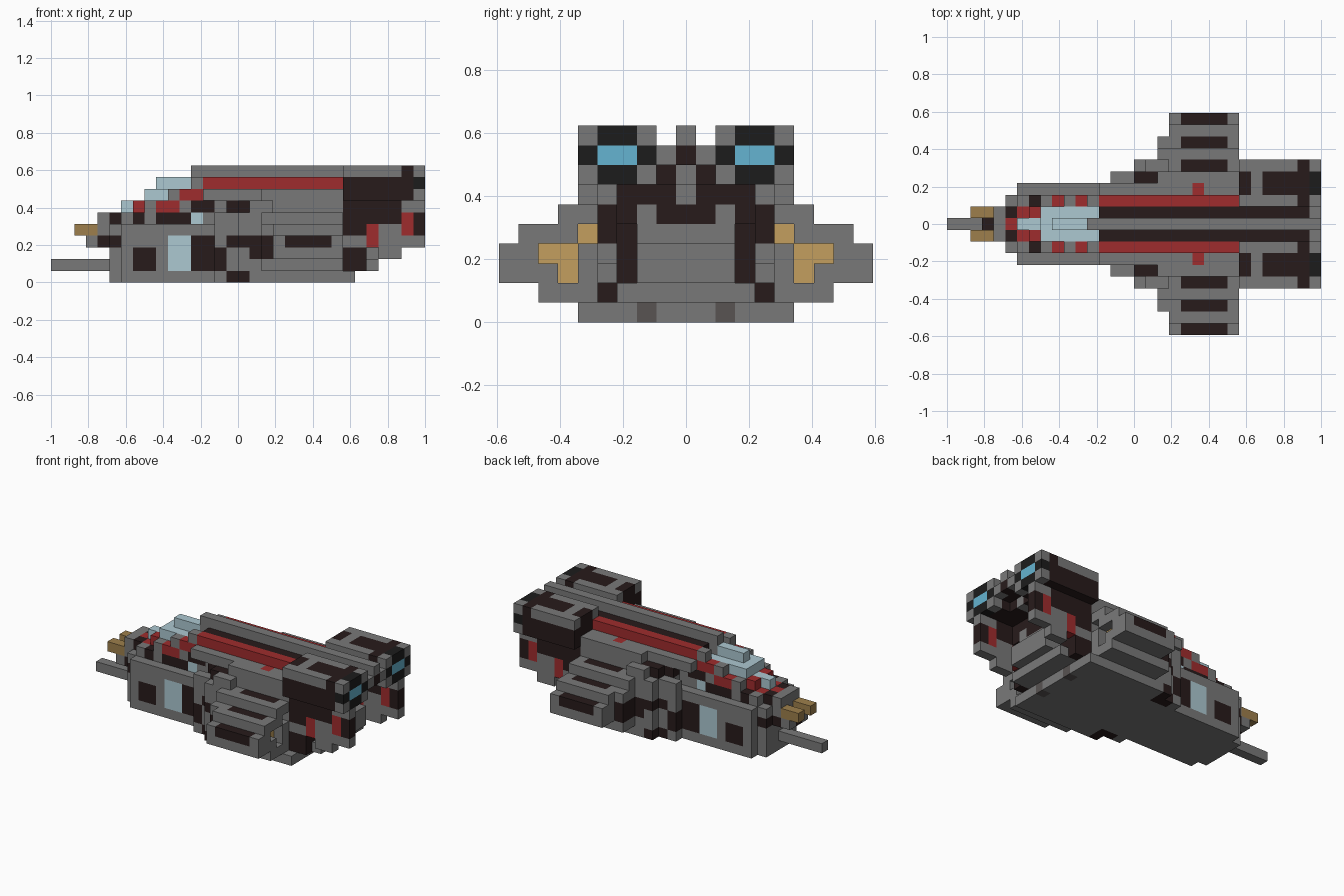
import bpy
import bmesh
from mathutils import Vector

cube = bpy.data.objects.get("Cube")
if cube:
    bpy.data.objects.remove(cube, do_unlink=True)

UNIT = 1 / 16          # edge of one block
cells = {}             # block position -> (part name, colour name)


def material(name, red, green, blue):
    linear = [((c / 255 + 0.055) / 1.055) ** 2.4 for c in (red, green, blue)] + [1]
    mat = bpy.data.materials.new(name)
    mat.use_nodes = True
    mat.diffuse_color = linear
    shader = next(n for n in mat.node_tree.nodes if n.type == 'BSDF_PRINCIPLED')
    shader.inputs["Base Color"].default_value = linear
    shader.inputs["Roughness"].default_value = 0.9
    return mat


colours = {
    "gray": material("hull gray", 121, 121, 121),
    "dark": material("dark brown", 39, 27, 27),
    "red": material("stripe red", 159, 44, 45),
    "gold": material("lamp gold", 195, 159, 94),
    "bronze": material("bronze", 157, 127, 76),
    "glass": material("pale glass", 172, 200, 209),
    "glow": material("engine blue", 101, 180, 209),
    "black": material("black", 28, 28, 28),
    "dim": material("dim gray", 88, 83, 82),
}


def fill(part, colour, x, y, z):
    """Fill blocks mirrored across the centre line; x and z are half-open, y is inclusive."""
    for i in range(*x):
        for j in range(y[0], y[1] + 1):
            for k in range(*z):
                cells[i, j, k] = cells[i, -j, k] = (part, colour)


def paint(colour, x, y, z):
    """Recolour blocks that exist already, keeping their part."""
    for i in range(*x):
        for j in range(y[0], y[1] + 1):
            for k in range(*z):
                for key in ((i, j, k), (i, -j, k)):
                    if key in cells:
                        cells[key] = (cells[key][0], colour)


def recess(colour, x, y, z):
    """Hollow out blocks from the rear and colour the floor of the pocket."""
    paint(colour, (x[0] - 1, x[0]), y, z)
    for i in range(*x):
        for j in range(y[0], y[1] + 1):
            for k in range(*z):
                for side in (j, -j):
                    cells.pop((i, side, k), None)


# Floor plate, widening towards the wings
for start, width in ((5, 2), (6, 3), (14, 4), (16, 5)):
    fill("floor_plate", "gray", x=(start, 26), y=(0, width), z=(0, 1))
paint("dim", x=(25, 26), y=(2, 2), z=(0, 1))
paint("dark", x=(15, 17), y=(4, 5), z=(0, 1))

# Nose, probe and bronze prongs
fill("nose_probe", "gray", x=(0, 5), y=(0, 0), z=(1, 2))
fill("nose", "gray", x=(5, 6), y=(0, 2), z=(1, 5))
fill("nose", "gray", x=(4, 5), y=(0, 1), z=(3, 6))
fill("nose", "dark", x=(5, 6), y=(0, 1), z=(5, 6))
paint("red", x=(5, 6), y=(0, 0), z=(5, 6))
paint("dark", x=(4, 6), y=(1, 2), z=(3, 4))
fill("nose", "gray", x=(3, 4), y=(0, 1), z=(3, 4))
paint("dark", x=(3, 4), y=(0, 0), z=(3, 4))
fill("nose_prong", "bronze", x=(2, 4), y=(1, 1), z=(4, 5))

# Forward hull with doors and side panels
fill("forward_hull", "gray", x=(6, 16), y=(0, 3), z=(1, 5))
paint("dark", x=(7, 9), y=(3, 3), z=(1, 3))
paint("glass", x=(10, 12), y=(3, 3), z=(1, 4))
paint("dark", x=(12, 15), y=(3, 3), z=(1, 4))
fill("forward_hull", "dark", x=(6, 12), y=(0, 2), z=(5, 6))
paint("gray", x=(6, 7), y=(2, 2), z=(5, 6))
paint("gray", x=(8, 9), y=(2, 2), z=(5, 6))
fill("forward_hull", "gray", x=(12, 16), y=(0, 2), z=(5, 8))
paint("glass", x=(12, 13), y=(2, 2), z=(5, 6))
paint("dark", x=(12, 14), y=(2, 2), z=(6, 7))

# Stepped canopy with red and gray sills
fill("canopy_sill", "red", x=(6, 8), y=(1, 1), z=(5, 6))
fill("canopy_sill", "red", x=(7, 8), y=(1, 1), z=(6, 7))
fill("canopy_sill", "gray", x=(8, 12), y=(0, 2), z=(6, 7))
paint("red", x=(9, 11), y=(2, 2), z=(6, 7))
fill("canopy_sill", "gray", x=(10, 11), y=(2, 2), z=(7, 8))
fill("canopy_sill", "red", x=(11, 13), y=(2, 2), z=(7, 8))
fill("canopy_sill", "gray", x=(12, 13), y=(2, 2), z=(8, 9))
fill("canopy", "glass", x=(6, 8), y=(0, 0), z=(6, 7))
fill("canopy", "glass", x=(8, 13), y=(0, 1), z=(7, 8))
fill("canopy", "glass", x=(9, 12), y=(0, 0), z=(8, 9))

# Main hull and its shoulders
fill("main_hull", "gray", x=(13, 25), y=(0, 3), z=(7, 8))
fill("main_hull", "gray", x=(15, 25), y=(0, 3), z=(1, 8))
fill("main_hull", "gray", x=(14, 16), y=(4, 4), z=(1, 6))
fill("main_hull", "gray", x=(16, 25), y=(4, 4), z=(1, 7))
fill("main_hull", "gray", x=(18, 25), y=(4, 4), z=(7, 8))
paint("dark", x=(14, 15), y=(4, 4), z=(1, 3))
paint("red", x=(21, 22), y=(3, 3), z=(7, 8))

# Roof stripes and centre ridge
fill("roof_stripe", "red", x=(13, 25), y=(2, 2), z=(8, 9))
fill("roof_channel", "dark", x=(13, 32), y=(0, 1), z=(8, 9))
paint("gray", x=(31, 32), y=(1, 1), z=(8, 9))
fill("roof_ridge", "gray", x=(12, 13), y=(0, 0), z=(8, 9))
fill("roof_ridge", "gray", x=(12, 32), y=(0, 0), z=(9, 10))

# Stepped wings with dark inlays
fill("wing", "gray", x=(16, 25), y=(5, 5), z=(1, 6))
fill("wing", "gray", x=(17, 19), y=(5, 5), z=(6, 7))
for width, start, bottom, top in ((6, 18, 1, 6), (7, 18, 1, 5), (8, 19, 2, 5), (9, 19, 2, 4)):
    fill("wing", "gray", x=(start, 25), y=(width, width), z=(bottom, top))
paint("dark", x=(17, 19), y=(5, 7), z=(2, 4))
for width, top in ((5, 6), (7, 5), (9, 4)):
    paint("dark", x=(20, 24), y=(width, width), z=(top - 1, top))

# Gold lamps set into the rear of the wings
recess("gold", x=(24, 25), y=(5, 5), z=(4, 5))
recess("gold", x=(24, 25), y=(6, 7), z=(3, 4))
recess("gold", x=(24, 25), y=(6, 6), z=(2, 3))

# Dark vents where hull and wing meet
paint("dark", x=(15, 17), y=(4, 5), z=(3, 4))
paint("dark", x=(15, 16), y=(3, 3), z=(6, 7))
paint("dark", x=(16, 18), y=(4, 4), z=(6, 7))

# Tail block stepping up towards the rear, and the core above it
fill("tail_block", "dark", x=(25, 27), y=(3, 3), z=(1, 5))
fill("tail_block", "gray", x=(25, 28), y=(0, 3), z=(1, 2))
fill("tail_block", "gray", x=(25, 29), y=(0, 2), z=(2, 4))
fill("tail_block", "gray", x=(25, 28), y=(0, 2), z=(4, 5))
fill("tail_core", "dark", x=(25, 28), y=(0, 3), z=(5, 7))
fill("tail_core", "dark", x=(25, 30), y=(0, 1), z=(7, 8))
paint("gray", x=(25, 31), y=(0, 0), z=(6, 8))
paint("gray", x=(27, 28), y=(2, 2), z=(5, 6))

# Struts under the engines
fill("engine_strut", "dark", x=(25, 30), y=(4, 4), z=(3, 7))
fill("engine_strut", "dark", x=(25, 27), y=(4, 4), z=(1, 3))
paint("gray", x=(25, 27), y=(4, 4), z=(3, 4))
paint("red", x=(27, 28), y=(4, 4), z=(3, 5))
paint("gray", x=(28, 30), y=(4, 4), z=(3, 5))
fill("engine_strut", "gray", x=(28, 30), y=(4, 4), z=(2, 3))
fill("engine_strut", "gray", x=(30, 32), y=(4, 4), z=(3, 7))
paint("red", x=(30, 31), y=(4, 4), z=(4, 6))
paint("dark", x=(31, 32), y=(4, 4), z=(4, 6))

# Engines with nozzle ring and glowing core
fill("engine", "gray", x=(25, 32), y=(2, 5), z=(7, 10))
paint("dark", x=(25, 31), y=(2, 5), z=(7, 9))
paint("dark", x=(25, 26), y=(3, 4), z=(9, 10))
paint("dark", x=(27, 30), y=(3, 4), z=(9, 10))
paint("dark", x=(30, 31), y=(2, 5), z=(9, 10))
paint("black", x=(31, 32), y=(3, 4), z=(7, 10))
paint("black", x=(31, 32), y=(2, 5), z=(8, 9))
paint("glow", x=(31, 32), y=(3, 4), z=(8, 9))


def build(part):
    """Make one object from the outer faces of a part's blocks."""
    bm = bmesh.new()
    used = []
    for key, (owner, colour) in cells.items():
        if owner != part:
            continue
        if colour not in used:
            used.append(colour)
        centre = Vector((key[0] + 0.5, key[1], key[2] + 0.5))
        for axis in range(3):
            for sign in (-1, 1):
                step = Vector((0, 0, 0))
                step[axis] = sign
                if tuple(int(a + b) for a, b in zip(key, step)) in cells:
                    continue
                u, v = Vector((0, 0, 0)), Vector((0, 0, 0))
                u[(axis + 1) % 3] = 0.5
                v[(axis + 2) % 3] = 0.5 * sign
                mid = centre + step / 2
                corners = (mid - u - v, mid + u - v, mid + u + v, mid - u + v)
                verts = [bm.verts.new((c - Vector((16, 0, 0))) * UNIT) for c in corners]
                bm.faces.new(verts).material_index = used.index(colour)
    bmesh.ops.remove_doubles(bm, verts=bm.verts, dist=UNIT / 100)
    mesh = bpy.data.meshes.new(part)
    for colour in used:
        mesh.materials.append(colours[colour])
    bm.to_mesh(mesh)
    bm.free()
    bpy.context.collection.objects.link(bpy.data.objects.new(part, mesh))


for part in sorted({owner for owner, colour in cells.values()}):
    build(part)
